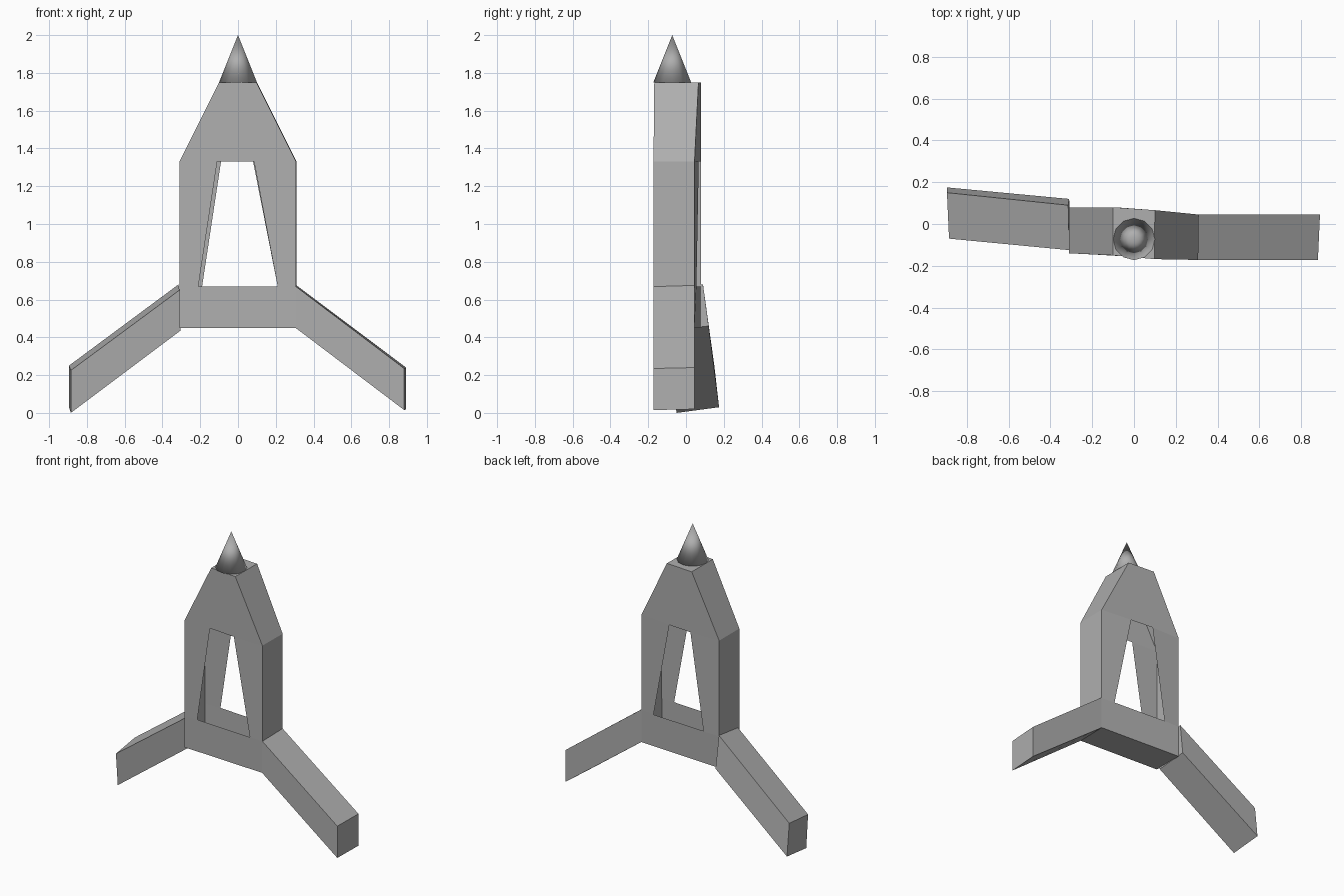
import bpy, bmesh

if "Cube" in bpy.data.objects:
    bpy.data.objects.remove(bpy.data.objects["Cube"])

grey = bpy.data.materials.new("stone grey")
grey.diffuse_color = (0.43, 0.43, 0.43, 1)
grey.use_nodes = True
grey.node_tree.nodes["Principled BSDF"].inputs["Base Color"].default_value = grey.diffuse_color


def finish(bm, name, smooth=False):
    bmesh.ops.remove_doubles(bm, verts=bm.verts, dist=0.0005)
    bmesh.ops.recalc_face_normals(bm, faces=bm.faces)
    me = bpy.data.meshes.new(name)
    bm.to_mesh(me)
    bm.free()
    me.materials.append(grey)
    ob = bpy.data.objects.new(name, me)
    bpy.context.collection.objects.link(ob)
    for p in me.polygons:
        p.use_smooth = smooth
    return ob


def interp(x, table):
    for (x0, y0), (x1, y1) in zip(table, table[1:]):
        if x <= x1:
            return y0 + (y1 - y0) * (x - x0) / (x1 - x0)
    return table[-1][1]


# hollow tower frame: slightly skewed front and back plates, open window rim
outline = [(-.31, .45), (.31, .45), (.31, .67), (.31, 1.33),
           (.10, 1.75), (-.10, 1.75), (-.31, 1.33), (-.31, .67)]
window_front = [(-.21, .67), (.21, .67), (.085, 1.33), (-.11, 1.33)]
window_back = [(-.19, .67), (.21, .67), (.08, 1.33), (-.09, 1.33)]
front_y = [(-.31, -.14), (-.10, -.15), (.10, -.168), (.31, -.172)]
back_y = [(-.31, .08), (-.09, .08), (.10, .066), (.31, .045)]

bm = bmesh.new()
rings = []
for window, table, shift in ((window_front, front_y, -.003), (window_back, back_y, .0)):
    o = [bm.verts.new((x + (shift if x > 0 else 0), interp(x, table), z)) for x, z in outline]
    w = [bm.verts.new((x, interp(x, table), z)) for x, z in window]
    bm.faces.new((o[0], o[1], o[2], w[1], w[0], o[7]))   # bottom bar
    bm.faces.new((o[2], o[3], w[2], w[1]))               # right post
    bm.faces.new((o[7], w[0], w[3], o[6]))               # left post
    bm.faces.new((o[6], w[3], w[2], o[3], o[4], o[5]))   # upper block
    rings.append(o)
f, b = rings
for i in range(8):
    j = (i + 1) % 8
    bm.faces.new((f[i], b[i], b[j], f[j]))
finish(bm, "tower_frame")


# sloping legs: each is a box between two four-point end sections
def leg(name, inner, outer):
    bm = bmesh.new()
    a = [bm.verts.new(p) for p in inner]
    c = [bm.verts.new(p) for p in outer]
    bm.faces.new(a)
    bm.faces.new(c[::-1])
    for i in range(4):
        j = (i + 1) % 4
        bm.faces.new((a[i], c[i], c[j], a[j]))
    finish(bm, name)


leg("right_leg",
    [(.305, -.172, .45), (.305, -.172, .67), (.31, .045, .675), (.31, .045, .45)],
    [(.88, -.172, .015), (.88, -.172, .235), (.89, .045, .24), (.89, .045, .02)])
leg("left_leg",
    [(-.305, -.105, .435), (-.31, -.125, .65), (-.315, .09, .68), (-.31, .12, .46)],
    [(-.885, -.05, 0), (-.885, -.07, .225), (-.895, .15, .25), (-.895, .175, .03)])

# pointed spire
bm = bmesh.new()
bmesh.ops.create_cone(bm, cap_ends=True, segments=12, radius1=.1, radius2=0, depth=.25)
bmesh.ops.translate(bm, verts=bm.verts, vec=(0, -.073, 1.875))
finish(bm, "spire", True)
